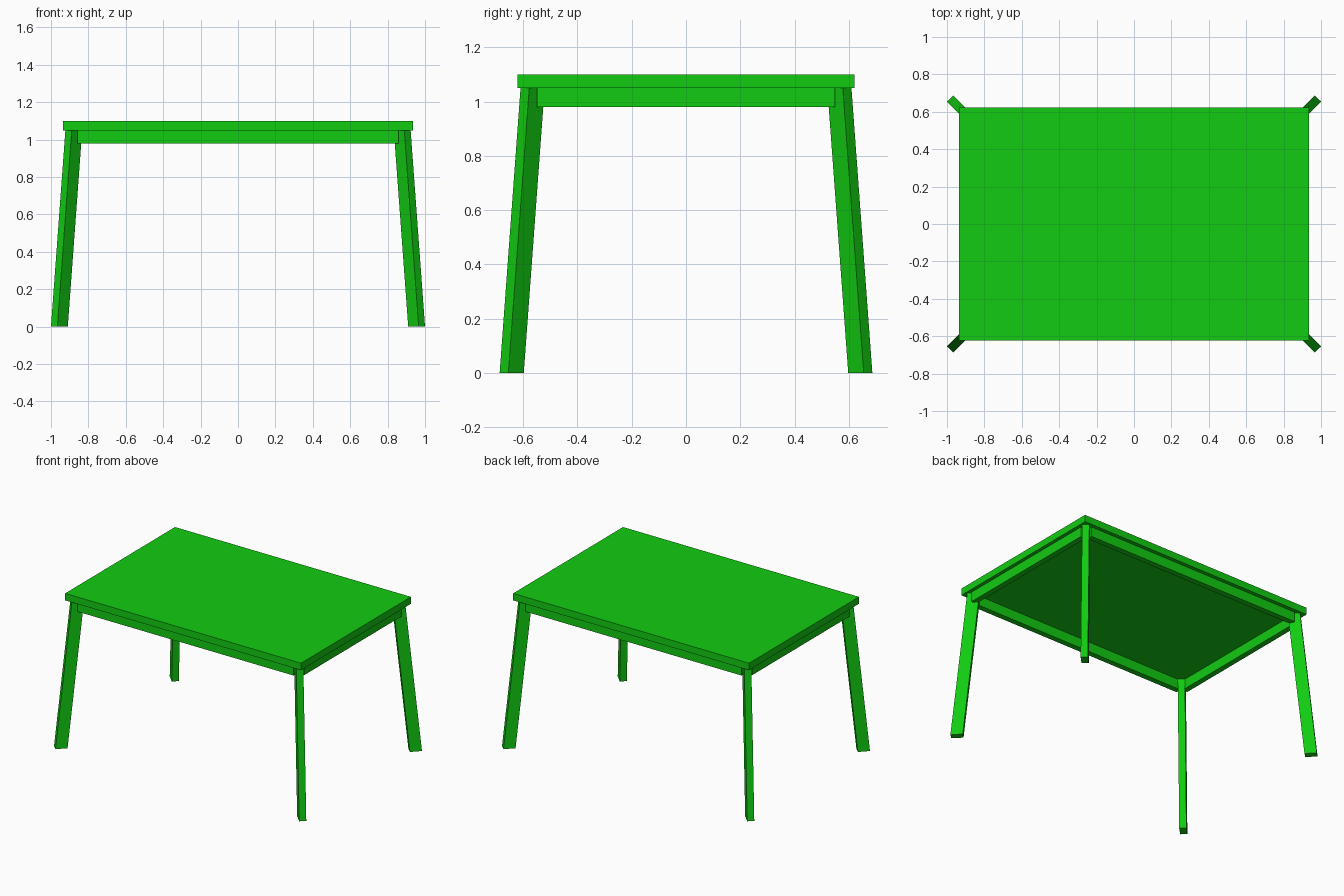
import bpy, bmesh
from mathutils import Vector

if "Cube" in bpy.data.objects:
    bpy.data.objects.remove(bpy.data.objects["Cube"])

green = bpy.data.materials.new("green_paint")
green.diffuse_color = (0.006, 0.6, 0.006, 1)
green.use_nodes = True
green.node_tree.nodes["Principled BSDF"].inputs["Base Color"].default_value = green.diffuse_color


def prism(name, bottom, top):
    """Closed solid between two matching loops of points."""
    bm = bmesh.new()
    lo = [bm.verts.new(p) for p in bottom]
    hi = [bm.verts.new(p) for p in top]
    bm.faces.new(lo[::-1])
    bm.faces.new(hi)
    n = len(lo)
    for i in range(n):
        j = (i + 1) % n
        bm.faces.new((lo[i], lo[j], hi[j], hi[i]))
    bmesh.ops.recalc_face_normals(bm, faces=bm.faces)
    mesh = bpy.data.meshes.new(name)
    bm.to_mesh(mesh)
    bm.free()
    mesh.materials.append(green)
    ob = bpy.data.objects.new(name, mesh)
    bpy.context.collection.objects.link(ob)
    return ob


def box(name, x0, x1, y0, y1, z0, z1):
    ring = [(x0, y0), (x1, y0), (x1, y1), (x0, y1)]
    return prism(name, [(x, y, z0) for x, y in ring], [(x, y, z1) for x, y in ring])


# Table top
TOP_Z, RAIL_Z = 1.05, 0.98
box("table_top", -0.935, 0.935, -0.622, 0.622, TOP_Z, 1.10)

# Apron rails under the top, running between the legs
for s, side in ((-1, "front"), (1, "back")):
    ys = sorted((s * 0.555, s * 0.595))
    box(side + "_rail", -0.857, 0.857, *ys, RAIL_Z, TOP_Z)
for s, side in ((-1, "left"), (1, "right")):
    xs = sorted((s * 0.87, s * 0.91))
    box(side + "_rail", *xs, -0.549, 0.549, RAIL_Z, TOP_Z)

# Splayed legs, set diagonally at the corners
foot = [(1.0, 0.655), (0.966, 0.687), (0.91, 0.63), (0.944, 0.598)]
lean = 0.077
for sx, xn in ((-1, "left"), (1, "right")):
    for sy, yn in ((-1, "front"), (1, "back")):
        prism(f"{yn}_{xn}_leg",
              [Vector((sx * x, sy * y, 0)) for x, y in foot],
              [Vector((sx * (x - lean), sy * (y - lean), TOP_Z)) for x, y in foot])
